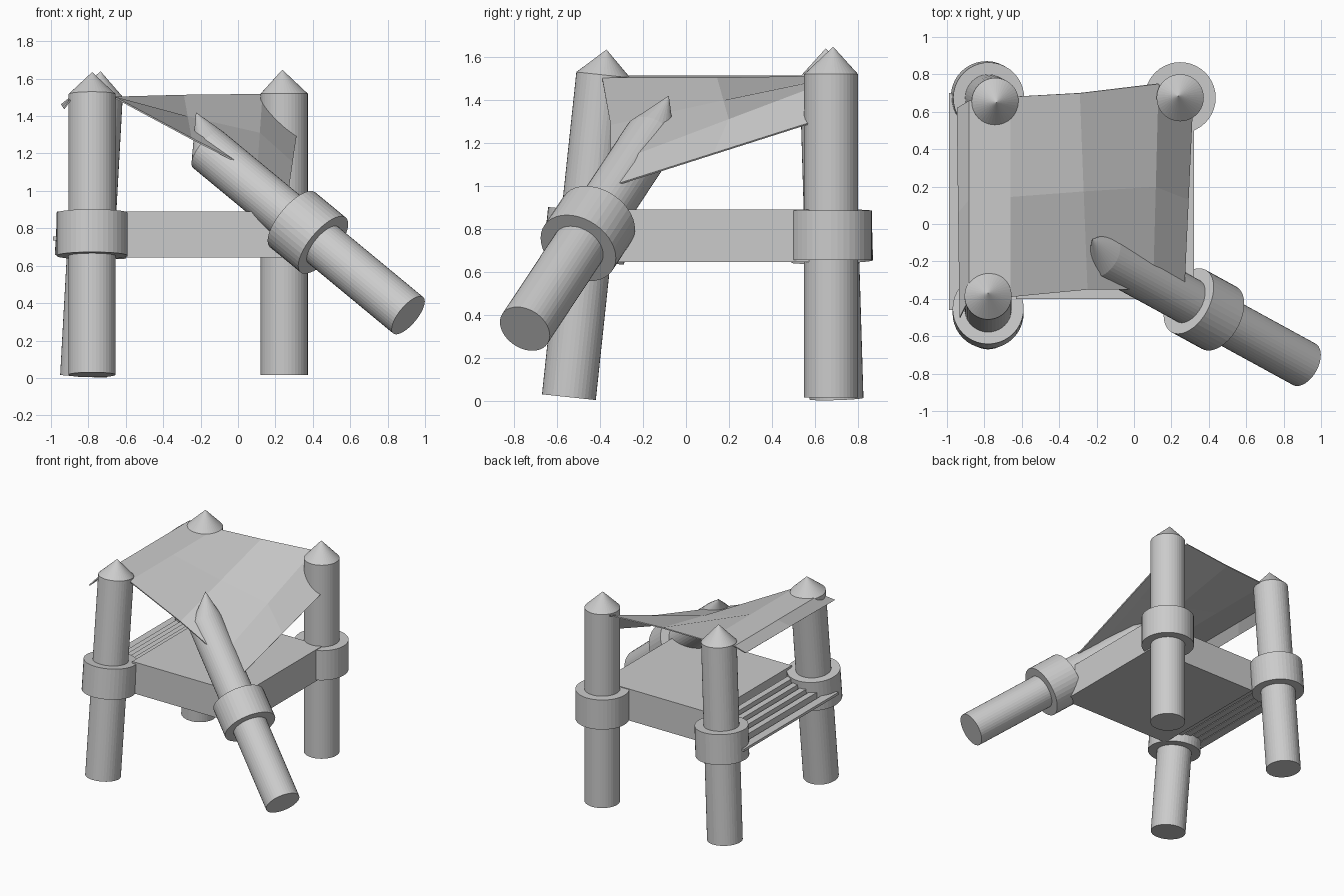
import bpy, bmesh
from mathutils import Vector, Matrix

if "Cube" in bpy.data.objects:
    bpy.data.objects.remove(bpy.data.objects["Cube"])

SIDES = 40
POST_R, RING_R, RING_H = 0.126, 0.19, 0.23


def finish(bm, name):
    bmesh.ops.recalc_face_normals(bm, faces=bm.faces)
    mesh = bpy.data.meshes.new(name)
    bm.to_mesh(mesh)
    bm.free()
    obj = bpy.data.objects.new(name, mesh)
    bpy.context.collection.objects.link(obj)
    return obj


def box(name, lo, hi):
    lo, hi = Vector(lo), Vector(hi)
    bm = bmesh.new()
    bmesh.ops.create_cube(bm, size=1, matrix=Matrix.Translation((lo + hi) / 2)
                          @ Matrix.Diagonal((*(hi - lo), 1)))
    return finish(bm, name)


def lathe(name, base, axis, profile, tip=None):
    """Stack of circles (distance, radius) along an axis, with an optional point."""
    rot = axis.to_track_quat('Z', 'Y').to_matrix()
    bm = bmesh.new()
    rings = []
    for d, r in profile:
        ring = bmesh.ops.create_circle(bm, segments=SIDES, radius=r,
                                       matrix=Matrix.Translation(base + axis * d)
                                       @ rot.to_4x4())['verts']
        rings.append(ring)
    for a, b in zip(rings, rings[1:]):
        for i in range(SIDES):
            j = (i + 1) % SIDES
            bm.faces.new((a[i], a[j], b[j], b[i]))
    bm.faces.new(rings[0])
    if tip is None:
        bm.faces.new(rings[-1])
    else:
        p = bm.verts.new(tip)
        top = rings[-1]
        for i in range(SIDES):
            bm.faces.new((top[i], top[(i + 1) % SIDES], p))
    return finish(bm, name)


# Posts: bottom centre, shoulder centre, pointed tip
posts = {
    "front_left": ((-0.78, -0.545, 0.017), (-0.78, -0.385, 1.517), (-0.78, -0.37, 1.635)),
    "back_left": ((-0.825, 0.70, 0.01), (-0.742, 0.655, 1.51), (-0.735, 0.65, 1.64)),
    "back_right": ((0.247, 0.675, 0.015), (0.247, 0.675, 1.52), (0.237, 0.685, 1.648)),
    "front_right": ((0.91, -0.75, 0.335), (-0.16, -0.165, 1.22), (-0.225, -0.08, 1.42)),
}
for name, (bottom, top, tip) in posts.items():
    bottom, top, tip = Vector(bottom), Vector(top), Vector(tip)
    axis = (top - bottom).normalized()
    length = (top - bottom).length
    lathe(name + "_post", bottom, axis, [(0, POST_R), (length, POST_R)], tip)
    # Collar halfway up each post
    lathe(name + "_collar", bottom + axis * (0.755 - RING_H / 2), axis,
          [(0, RING_R), (RING_H, RING_R)])

# Platform slab
box("platform", (-0.63, -0.4, 0.645), (0.32, 0.58, 0.89))

# Slats stepping down beside the platform
for i in range(4):
    x = -0.66 - 0.065 * i
    box(f"slat_{i + 1}", (x - 0.048, -0.42, 0.69 + 0.01 * i),
        (x, 0.62, 0.85 - 0.022 * i))

# Loose outer plank
plank = box("outer_plank", (-0.99, -0.46, 0.735), (-0.925, 0.70, 0.755))

# Sagging canopy sheet: columns of front point and back point
columns = [
    ((-0.93, -0.50, 1.44), (-0.945, 0.62, 1.46)),
    ((-0.88, -0.40, 1.51), (-0.88, 0.66, 1.51)),
    ((-0.66, -0.39, 1.50), (-0.66, 0.68, 1.50)),
    ((-0.25, -0.35, 1.28), (-0.29, 0.70, 1.51)),
    ((0.10, -0.35, 1.10), (0.13, 0.75, 1.515)),
    ((0.27, -0.31, 1.01), (0.31, 0.57, 1.29)),
]
bm = bmesh.new()
grid = []
for front, back in columns:
    f, b = Vector(front), Vector(back)
    grid.append([bm.verts.new(f.lerp(b, t)) for t in (0, 0.5, 1)])
for a, b in zip(grid, grid[1:]):
    for k in range(2):
        bm.faces.new((a[k], b[k], b[k + 1], a[k + 1]))
canopy = finish(bm, "canopy")
mod = canopy.modifiers.new("thickness", 'SOLIDIFY')
mod.thickness = 0.008
mod.offset = 0
